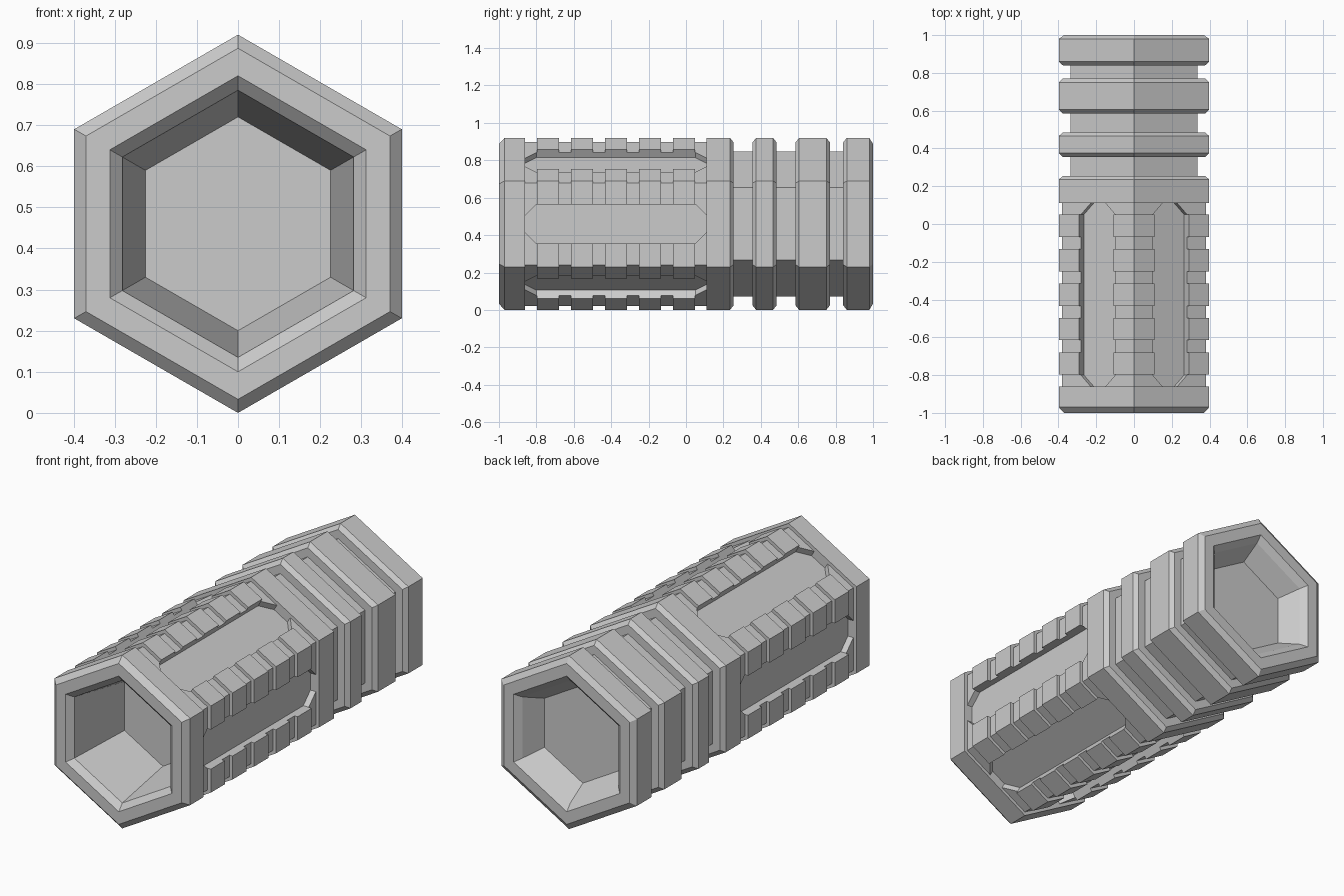
import bpy
import bmesh
from math import cos, sin, tan, radians

if "Cube" in bpy.data.objects:
    bpy.data.objects.remove(bpy.data.objects["Cube"])

R = 0.46                        # corner radius of the hexagon, also its centre height
A = R * cos(radians(30))        # distance from axis to a flat side
NOTCH = A - 0.018               # side distance at the rail notches
FLOOR = A - 0.05                # side distance at the sunken panels
RAIL_W = 0.125                  # rail width on each side of a corner
START, END = -0.86, 0.11        # panelled length

grey = bpy.data.materials.new("grey_metal")
grey.use_nodes = True
grey.diffuse_color = (0.6, 0.6, 0.6, 1)
grey.node_tree.nodes["Principled BSDF"].inputs["Base Color"].default_value = (0.6, 0.6, 0.6, 1)


def loft(name, sections):
    """Skin a row of matching point loops and cap both ends."""
    bm = bmesh.new()
    rings = [[bm.verts.new(p) for p in s] for s in sections]
    for a, b in zip(rings, rings[1:]):
        for i in range(len(a)):
            j = (i + 1) % len(a)
            bm.faces.new((a[i], a[j], b[j], b[i]))
    bm.faces.new(rings[0])
    bm.faces.new(rings[-1])
    bmesh.ops.recalc_face_normals(bm, faces=bm.faces)
    mesh = bpy.data.meshes.new(name)
    bm.to_mesh(mesh)
    bm.free()
    mesh.materials.append(grey)
    obj = bpy.data.objects.new(name, mesh)
    bpy.context.collection.objects.link(obj)
    return obj


def hexagon(y, r):
    angles = [radians(90 + 60 * k) for k in range(6)]
    return [(r * cos(t), y, R + r * sin(t)) for t in angles]


def on_side(y, angle, dist, along):
    """Point on the flat side that faces the given angle."""
    t = radians(angle)
    return (dist * cos(t) - along * sin(t), y, R + dist * sin(t) + along * cos(t))


def chevron(y, angle, low, high, width):
    """Cross-section of a rail wrapped over one corner."""
    u = R / 2 - width
    a, b = angle - 30, angle + 30
    return [on_side(y, a, low, low * tan(radians(30))),
            on_side(y, a, low, u), on_side(y, a, high, u),
            on_side(y, a, high, high * tan(radians(30))),
            on_side(y, b, high, -u), on_side(y, b, low, -u)]


# Body: front socket, collars, sunken middle, grooved rings, back socket
core = FLOOR / cos(radians(30))
groove, c = 0.387, 0.02
profile = [(-0.63, 0.26), (-0.97, 0.325), (-1, 0.36), (-1, 0.427), (-0.97, R),
           (START, R), (START, core), (END, core), (END, R),
           (0.255 - c, R), (0.255, R - 0.025), (0.255, groove)]
for y0, y1 in [(0.355, 0.485), (0.585, 0.77)]:
    profile += [(y0, groove), (y0, R - 0.025), (y0 + c, R),
                (y1 - c, R), (y1, R - 0.025), (y1, groove)]
profile += [(0.84, groove), (0.84, R - 0.025), (0.84 + c, R), (0.98, R),
            (1, 0.427), (1, 0.36), (0.97, 0.325), (0.865, 0.26)]
loft("body", [hexagon(y, r) for y, r in profile])

# Rails over the six corners, flared at the ends, with raised grip blocks
flare = 0.06
for k in range(6):
    angle = 90 + 60 * k
    stations = [(START, RAIL_W + flare), (START + flare, RAIL_W),
                (END - flare, RAIL_W), (END, RAIL_W + flare)]
    loft(f"rail_{k + 1}",
         [chevron(y, angle, FLOOR - 0.005, NOTCH, w) for y, w in stations])
    for i in range(5):
        y = START + 0.063 + 0.182 * i
        loft(f"grip_block_{k + 1}_{i + 1}",
             [chevron(v, angle, NOTCH, A, RAIL_W) for v in (y, y + 0.118)])
